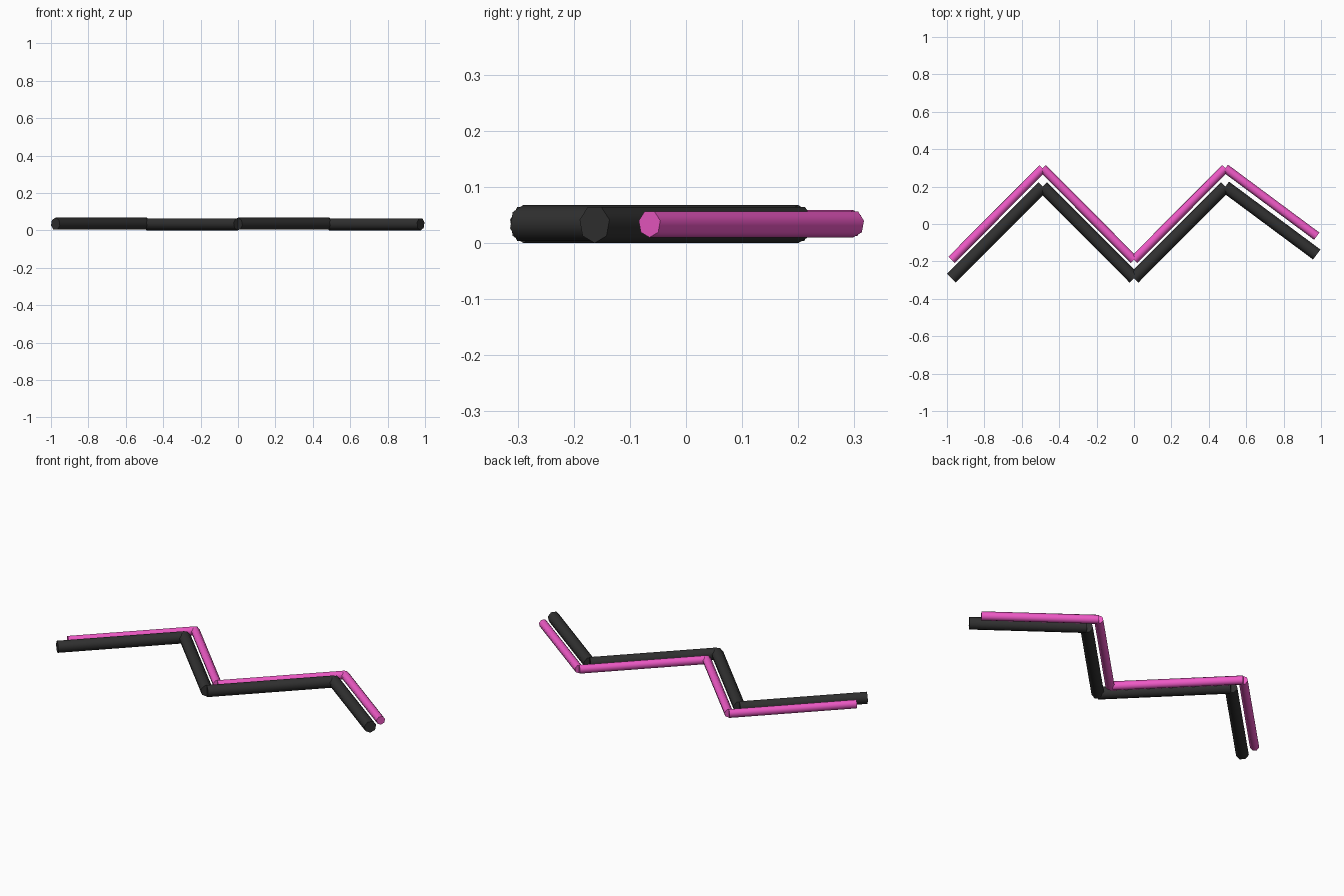
import bpy
import math
from mathutils import Vector, Matrix

if "Cube" in bpy.data.objects:
    bpy.data.objects.remove(bpy.data.objects["Cube"])


def material(name, color):
    m = bpy.data.materials.new(name)
    m.diffuse_color = color
    m.use_nodes = True
    m.node_tree.nodes["Principled BSDF"].inputs["Base Color"].default_value = m.diffuse_color
    return m


def rod(name, a, b, radius, z, flip, mat):
    """Seven-sided rod lying flat between two points, one corner up or down."""
    a, b = Vector((*a, z)), Vector((*b, z))
    axis = (b - a).normalized()
    up = Vector((0, 0, -1 if flip else 1))
    side = up.cross(axis)
    bpy.ops.mesh.primitive_cylinder_add(vertices=7, radius=radius, depth=(b - a).length)
    ob = bpy.context.object
    ob.name = name
    # the primitive's first corner is on +y, which is mapped to up
    rot = Matrix((up.cross(axis), up, axis)).transposed().to_4x4()
    ob.matrix_world = Matrix.Translation((a + b) / 2) @ rot
    ob.data.materials.append(mat)
    bpy.ops.object.shade_smooth_by_angle(angle=math.radians(60))
    return ob


def zigzag(name, points, radius, z, mat):
    for i, (a, b) in enumerate(zip(points, points[1:])):
        rod(f"{name}_{i + 1}", a, b, radius, z, i % 2 == 1, mat)


black = material("black", (0.03, 0.03, 0.03, 1))
pink = material("pink", (0.85, 0.1, 0.56, 1))

path = [(-0.976, -0.29), (-0.488, 0.2), (0, -0.29), (0.488, 0.2), (0.977, -0.163)]

# thick dark zigzag in front, thin pink zigzag behind it
zigzag("dark_rod", path, 0.034, 0.034, black)
zigzag("pink_rod", [(x, y + 0.098) for x, y in path], 0.0245, 0.0345, pink)
